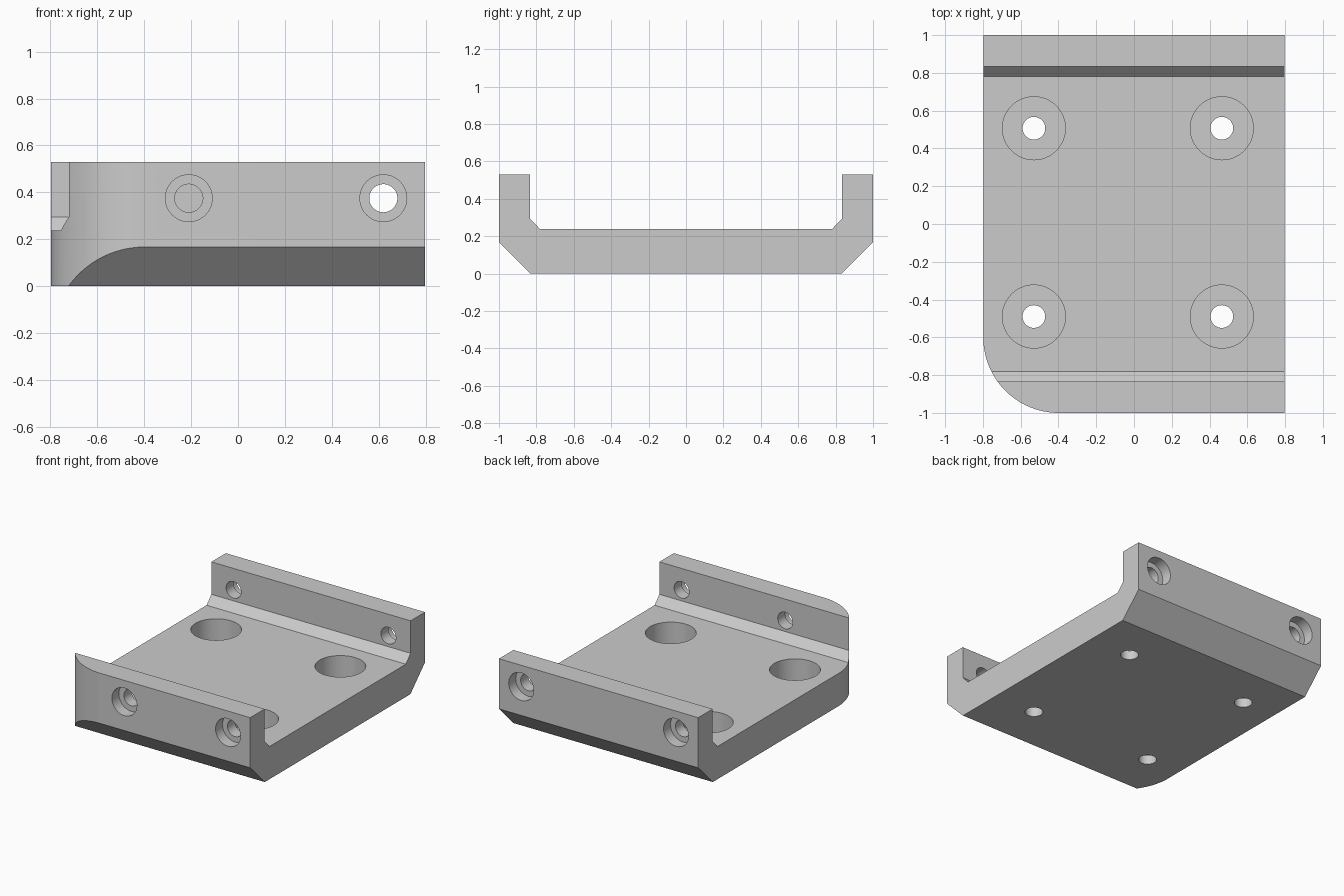
import bpy
import math
from mathutils import Vector

old = bpy.data.objects.get("Cube")
if old:
    bpy.data.objects.remove(old, do_unlink=True)

HALF_X = 0.798
FLOOR_Z = 0.237
HOLE_R = 0.06

grey = bpy.data.materials.new("light_grey")
grey.use_nodes = True
colour = (0.6, 0.6, 0.6, 1)
grey.diffuse_color = colour
grey.node_tree.nodes["Principled BSDF"].inputs["Base Color"].default_value = colour


def prism(name, points, offset):
    """Extrude a closed loop of 3D points along an offset."""
    n = len(points)
    base = [Vector(p) for p in points]
    verts = base + [p + Vector(offset) for p in base]
    faces = [list(range(n))[::-1], list(range(n, 2 * n))]
    faces += [[i, (i + 1) % n, n + (i + 1) % n, n + i] for i in range(n)]
    mesh = bpy.data.meshes.new(name)
    mesh.from_pydata(verts, [], faces)
    obj = bpy.data.objects.new(name, mesh)
    bpy.context.collection.objects.link(obj)
    # Make the normals point outwards
    bpy.ops.object.select_all(action='DESELECT')
    obj.select_set(True)
    bpy.context.view_layer.objects.active = obj
    bpy.ops.object.mode_set(mode='EDIT')
    bpy.ops.mesh.select_all(action='SELECT')
    bpy.ops.mesh.normals_make_consistent(inside=False)
    bpy.ops.object.mode_set(mode='OBJECT')
    return obj


def rod(name, start, end, radius):
    """Cylinder between two points on a y or z axis."""
    start, end = Vector(start), Vector(end)
    turn = (end - start).to_track_quat('Z', 'Y')
    ring = [2 * math.pi * i / 48 for i in range(48)]
    points = [start + turn @ Vector((radius * math.cos(a), radius * math.sin(a), 0)) for a in ring]
    return prism(name, points, end - start)


def cut(target, cutter):
    cutter.hide_render = True
    mod = target.modifiers.new("cut", 'BOOLEAN')
    mod.operation = 'DIFFERENCE'
    mod.solver = 'EXACT'
    mod.object = cutter
    bpy.context.view_layer.objects.active = target
    bpy.ops.object.modifier_apply(modifier=mod.name)
    bpy.data.objects.remove(cutter, do_unlink=True)


# Channel body: half profile mirrored across y
half = [(0.833, 0), (1, 0.167), (1, 0.53), (0.835, 0.53), (0.835, 0.295), (0.78, FLOOR_Z)]
profile = half + [(-y, z) for y, z in reversed(half)]
bracket = prism("mounting_bracket", [(-HALF_X, y, z) for y, z in profile], (2 * HALF_X, 0, 0))

# Rounded front corner
R = 0.4
cx, cy = -HALF_X + R, -1 + R
arc = [math.pi + math.pi / 2 * i / 40 for i in range(41)]
corner = [(cx + R * math.cos(a), cy + R * math.sin(a), -0.1) for a in arc]
corner += [(cx, -1.2, -0.1), (-1, -1.2, -0.1), (-1, cy, -0.1)]
cut(bracket, prism("corner_cutter", corner, (0, 0, 0.8)))

# Floor screw holes with deep counterbores
for x in (-0.53, 0.465):
    for y in (-0.49, 0.507):
        cut(bracket, rod("floor_bore", (x, y, FLOOR_Z - 0.17), (x, y, 0.4), 0.167))
        cut(bracket, rod("floor_hole", (x, y, -0.1), (x, y, 0.2), HOLE_R))

# Wall screw holes, counterbored from outside
for side, xs in ((-1, (-0.21, 0.62)), (1, (-0.62, 0.62))):
    for x in xs:
        z = 0.375
        cut(bracket, rod("wall_bore", (x, side * 0.92, z), (x, side * 1.1, z), 0.1))
        cut(bracket, rod("wall_hole", (x, side * 0.7, z), (x, side * 0.96, z), HOLE_R))

bracket.data.materials.clear()
bracket.data.materials.append(grey)
bpy.ops.object.select_all(action='DESELECT')
bracket.select_set(True)
bpy.context.view_layer.objects.active = bracket
bpy.ops.object.shade_smooth_by_angle(angle=math.radians(30))
